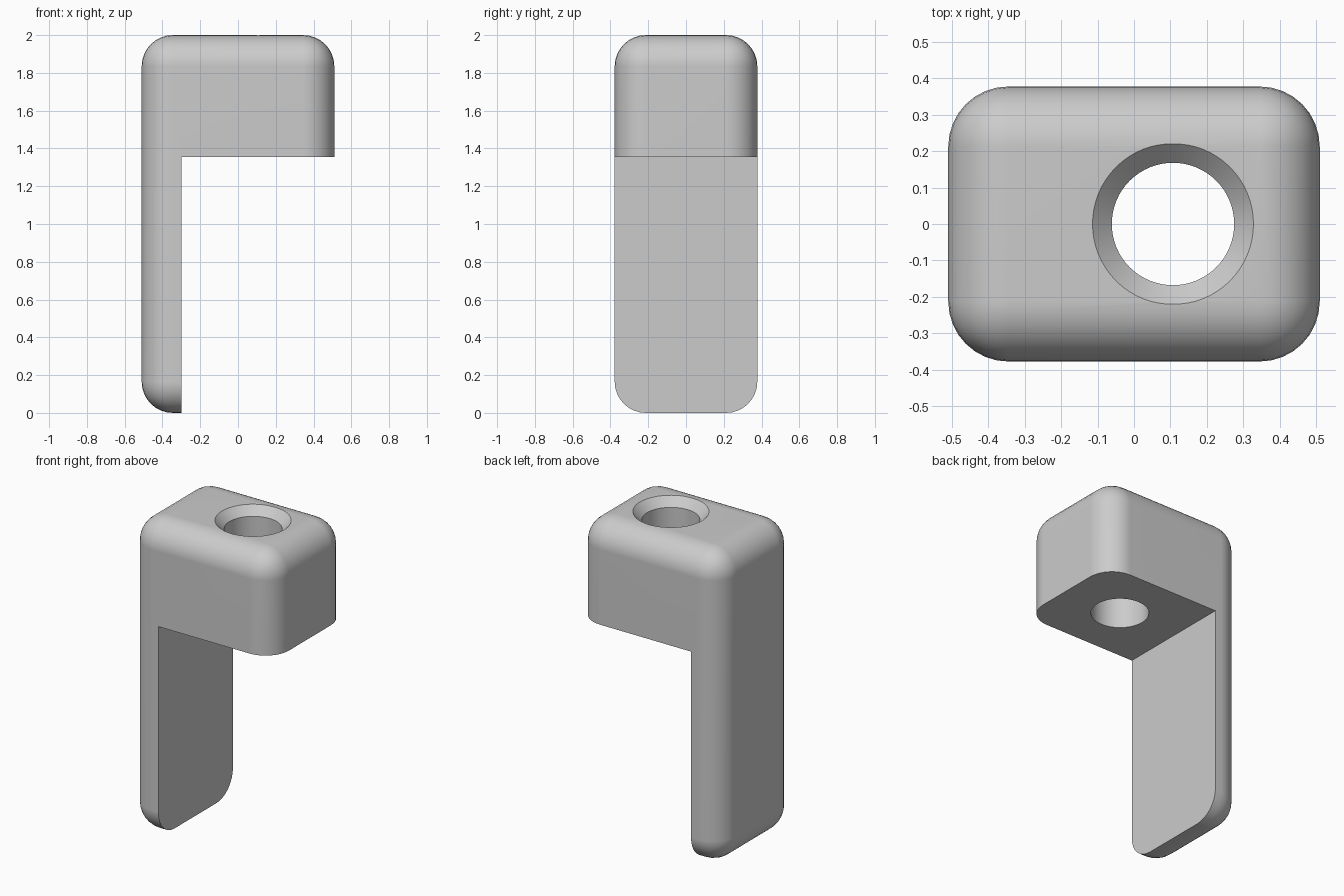
import bpy, bmesh, math
from mathutils import Matrix, Vector

cube = bpy.data.objects.get("Cube")
if cube:
    bpy.data.objects.remove(cube, do_unlink=True)

WIDTH, DEPTH, HEIGHT = 1.02, 0.755, 2.0
ROUND = 0.165
LEG_INNER_X, HEAD_BOTTOM = -0.30, 1.355
HOLE_X, HOLE_R, SINK_R = 0.107, 0.168, 0.221
SINK_DEPTH = SINK_R - HOLE_R

grey = bpy.data.materials.new("light_grey")
grey.use_nodes = True
colour = (0.6, 0.6, 0.6, 1)
grey.diffuse_color = colour
grey.node_tree.nodes["Principled BSDF"].inputs["Base Color"].default_value = colour


def make_object(name, bm):
    bmesh.ops.recalc_face_normals(bm, faces=bm.faces)
    mesh = bpy.data.meshes.new(name)
    bm.to_mesh(mesh)
    bm.free()
    mesh.materials.append(grey)
    obj = bpy.data.objects.new(name, mesh)
    bpy.context.collection.objects.link(obj)
    return obj


def box(low, high, rounding=0):
    low, high = Vector(low), Vector(high)
    bm = bmesh.new()
    bmesh.ops.create_cube(bm, size=1, matrix=Matrix.Translation((low + high) / 2)
                          @ Matrix.Diagonal((high - low).to_4d()))
    if rounding:
        bmesh.ops.bevel(bm, geom=bm.edges[:], offset=rounding, segments=8,
                        profile=0.5, affect='EDGES')
    return bm


def revolve(profile, x, steps=64):
    """Closed solid turned about a vertical axis at x, from (radius, z) points."""
    bm = bmesh.new()
    rings = [[bm.verts.new((x + r * math.cos(math.tau * i / steps),
                            r * math.sin(math.tau * i / steps), z))
              for i in range(steps)] for r, z in profile]
    for a, b in zip(rings, rings[1:]):
        for i in range(steps):
            j = (i + 1) % steps
            bm.faces.new((a[i], a[j], b[j], b[i]))
    bm.faces.new(rings[0])
    bm.faces.new(rings[-1])
    return bm


# Rounded block
bracket = make_object("hook_bracket", box((-WIDTH / 2, -DEPTH / 2, 0),
                                          (WIDTH / 2, DEPTH / 2, HEIGHT), ROUND))

# Cutters: space beside the leg, countersunk hole through the head
notch = make_object("notch_cutter", box((LEG_INNER_X, -1, -1), (1, 1, HEAD_BOTTOM)))
hole = make_object("hole_cutter", revolve(
    [(HOLE_R, HEAD_BOTTOM - 0.2), (HOLE_R, HEIGHT - SINK_DEPTH),
     (SINK_R, HEIGHT), (SINK_R, HEIGHT + 0.2)], HOLE_X))

bpy.ops.object.select_all(action='DESELECT')
bracket.select_set(True)
bpy.context.view_layer.objects.active = bracket
for cutter in (notch, hole):
    cutter.hide_render = True
    mod = bracket.modifiers.new("cut", 'BOOLEAN')
    mod.object = cutter
    mod.operation = 'DIFFERENCE'
    mod.solver = 'EXACT'
    bpy.ops.object.modifier_apply(modifier=mod.name)
    bpy.data.objects.remove(cutter, do_unlink=True)

# Smooth rounds, crisp cut edges, flat large faces
bpy.ops.object.shade_smooth_by_angle(angle=math.radians(30))
weighted = bracket.modifiers.new("weighted_normals", 'WEIGHTED_NORMAL')
weighted.keep_sharp = True
